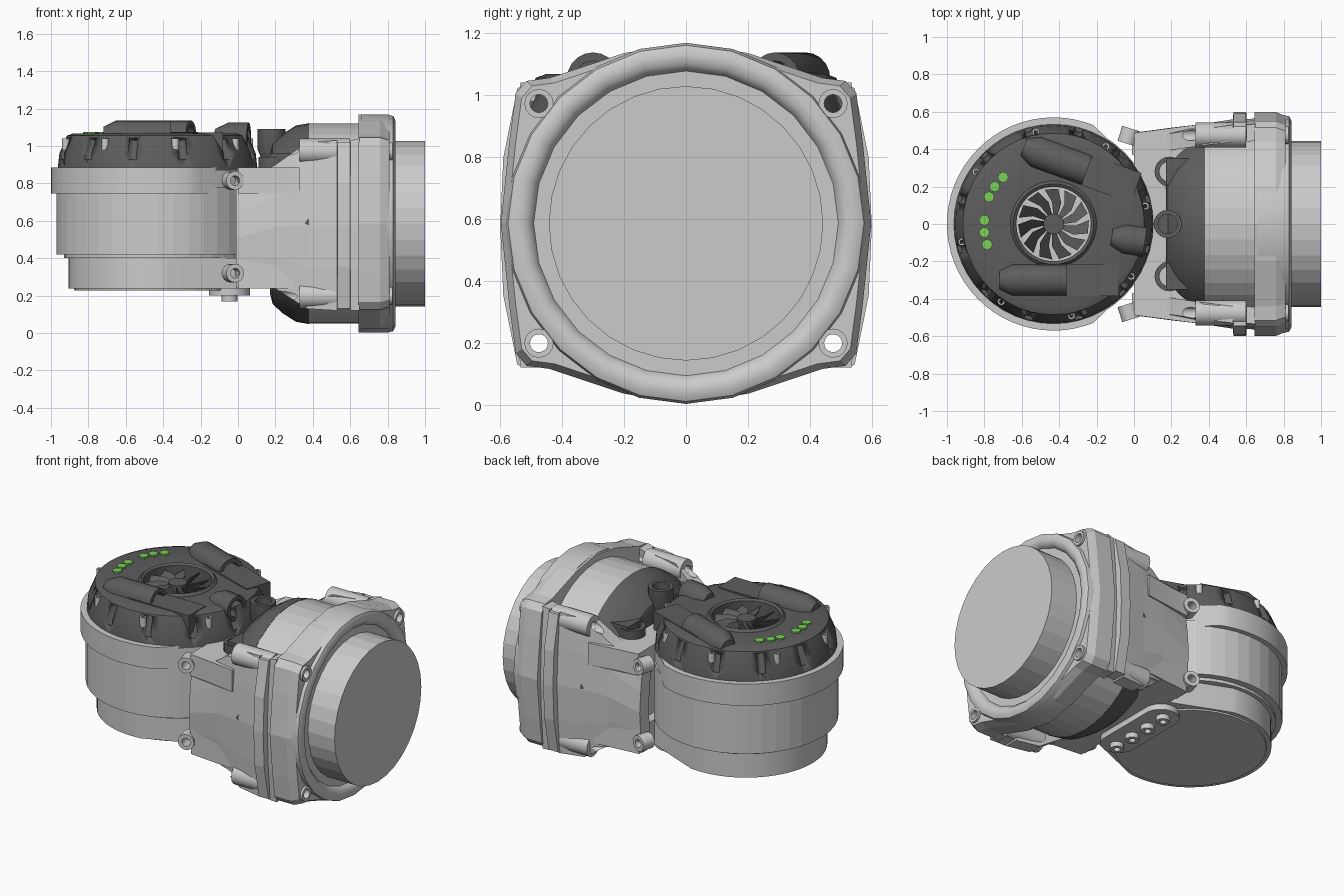
import bpy, bmesh
from math import pi, cos, sin, radians
from mathutils import Vector

if "Cube" in bpy.data.objects:
    bpy.data.objects.remove(bpy.data.objects["Cube"])


def material(name, rgb):
    m = bpy.data.materials.new(name)
    m.diffuse_color = (*rgb, 1)
    m.use_nodes = True
    m.node_tree.nodes["Principled BSDF"].inputs["Base Color"].default_value = m.diffuse_color
    return m


DARK = material("dark_plastic", (0.11, 0.11, 0.11))
GREEN = material("green_light", (0.2, 0.62, 0.1))


def make(name, verts, faces, mat=None, smooth=None):
    bm = bmesh.new()
    vs = [bm.verts.new(v) for v in verts]
    for f in faces:
        bm.faces.new([vs[i] for i in f])
    bmesh.ops.remove_doubles(bm, verts=bm.verts, dist=1e-5)
    bmesh.ops.recalc_face_normals(bm, faces=bm.faces)
    me = bpy.data.meshes.new(name)
    bm.to_mesh(me)
    bm.free()
    if smooth:
        me.shade_smooth()
        me.set_sharp_from_angle(angle=radians(smooth))
    if mat:
        me.materials.append(mat)
    ob = bpy.data.objects.new(name, me)
    bpy.context.collection.objects.link(ob)
    return ob


def loft(name, rings, mat=None, smooth=None, caps=True, closed=False):
    n, m = len(rings[0]), len(rings)
    verts = [v for r in rings for v in r]
    faces = [(i * n + j, i * n + (j + 1) % n, (i + 1) % m * n + (j + 1) % n, (i + 1) % m * n + j)
             for i in range(m if closed else m - 1) for j in range(n)]
    if caps and not closed:
        faces += [tuple(range(n)), tuple(range((m - 1) * n, m * n))]
    return make(name, verts, faces, mat, smooth)


def lathe(name, prof, origin, axis, n=36, mat=None, smooth=None, closed=False):
    """Turn (radius, height) points about an axis; closed makes a hollow ring."""
    q = Vector(axis).to_track_quat('Z', 'Y')
    o = Vector(origin)
    rings = [[o + q @ Vector((r * cos(2 * pi * k / n), r * sin(2 * pi * k / n), h)) for k in range(n)]
             for r, h in prof]
    return loft(name, rings, mat, smooth, False, closed)


def rod(name, a, b, r, n=16, mat=None, smooth=40):
    d = Vector(b) - Vector(a)
    return lathe(name, [(0, 0), (r, 0), (r, d.length), (0, d.length)], a, d, n, mat, smooth)


def tube(name, a, b, ro, ri, n=16, mat=None):
    d = Vector(b) - Vector(a)
    L = d.length
    return lathe(name, [(ri, 0), (ro, 0), (ro, L), (ri, L)], a, d, n, mat, 40, True)


def prism(name, pts, lo, hi, axis='Z', mat=None, smooth=None):
    put = (lambda a, b, h: (a, b, h)) if axis == 'Z' else (lambda a, b, h: (h, a, b))
    return loft(name, [[put(a, b, h) for a, b in pts] for h in (lo, hi)], mat, smooth)


def box(name, lo, hi, mat=None):
    return prism(name, [(lo[0], lo[1]), (hi[0], lo[1]), (hi[0], hi[1]), (lo[0], hi[1])], lo[2], hi[2], 'Z', mat)


def join(name, obs):
    bm = bmesh.new()
    for o in obs:
        bm.from_mesh(o.data)
        bpy.data.objects.remove(o)
    me = bpy.data.meshes.new(name)
    bm.to_mesh(me)
    bm.free()
    ob = bpy.data.objects.new(name, me)
    bpy.context.collection.objects.link(ob)
    ob.hide_render = True
    ob.hide_viewport = True
    return ob


def cut(ob, cutter):
    m = ob.modifiers.new("cut", 'BOOLEAN')
    m.operation, m.solver, m.object = 'DIFFERENCE', 'EXACT', cutter


AX, ZC = -0.43, 0.585       # vertical motor x, horizontal motor z
UP, RIGHT = (0, 0, 1), (1, 0, 0)


# outline of a disc that widens into the bracket
def neck(r, a0, half):
    n = 40
    arc = [(AX + r * cos(t), r * sin(t)) for t in
           (radians(a0 + (360 - 2 * a0) * k / n) for k in range(n + 1))]
    return [(x, -y) for x, y in half] + [(x, y) for x, y in reversed(half)] + arc


# vertical motor, its rim and the lower arm
lathe("vertical_motor", [(0, 0.40), (0.5, 0.40), (0.5, 0.42), (0.54, 0.42), (0.54, 0.78), (0, 0.78)], (AX, 0, 0), UP, 40)
prism("upper_rim", neck(0.57, 68, [(0.12, 0.2), (0.17, 0.39), (0.33, 0.45), (0.33, 0.53), (0.12, 0.495), (0.0, 0.487)]),
      0.745, 0.885, smooth=30)
prism("lower_arm", neck(0.475, 82, [(0.17, 0.25), (0.2, 0.35), (0.3, 0.4), (0.3, 0.51), (0.0, 0.48)]),
      0.237, 0.40, smooth=30)
lathe("bottom_disc", [(0, 0.228), (0.445, 0.228), (0.45, 0.25), (0, 0.25)], (AX, 0, 0), UP, 40)

# dark cap with scooped notches
cap = lathe("upper_cap", [(0, 0.95), (0.2, 0.95), (0.2, 1.065), (0.215, 1.075), (0.23, 1.06), (0.45, 1.068), (0.485, 1.055),
                          (0.525, 0.96), (0.535, 0.87), (0, 0.87)], (AX, 0, 0), UP, 48, DARK, 30)
scoops = []
for k in range(12):
    a = 2 * pi * (k + 0.5) / 12
    c = Vector((AX + 0.53 * cos(a), 0.53 * sin(a), 0.93))
    scoops.append(rod("scoop", c, c + Vector((-0.05 * cos(a), -0.05 * sin(a), 0.11)), 0.025, 10))
cut(cap, join("scoop_cutter", scoops))

# cooling fan
lathe("fan_floor", [(0, 0.955), (0.199, 0.955), (0.199, 0.945), (0, 0.945)], (AX, 0, 0), UP, 32)
rod("fan_hub", (AX, 0, 0.95), (AX, 0, 1.05), 0.055, 20, DARK)
for k in range(11):
    a = 2 * pi * k / 11
    p = lambda r, t, z: (AX + r * cos(a + t), r * sin(a + t), z)
    top = [p(0.05, 0, 1.04), p(0.12, 0.08, 1.045), p(0.19, 0.3, 1.045),
           p(0.19, 0.68, 0.99), p(0.12, 0.5, 0.99), p(0.05, 0.45, 1.0)]
    loft("fan_blade", [top, [(x, y, z - 0.008) for x, y, z in top]], DARK)


# sockets: hollow half-sunk tubes, closed at the back
def socket(name, start, direction, length=0.36, r=0.085):
    return lathe(name, [(0, 0), (r * 0.6, 0), (r, 0.07), (r, length), (r * 0.68, length),
                        (r * 0.68, length * 0.5), (0, length * 0.5)], start, direction, 20, DARK, 40)


for tag, s, d in (("front", Vector((-0.72, -0.30, 1.052)), Vector((1, 0, 0))),
                  ("back", Vector((-0.59, 0.41, 1.052)), Vector((0.94, -0.34, 0)))):
    socket(tag + "_socket", s, d)
    side = Vector((-d.y, d.x, 0)) * 0.085
    a, b = s + d * 0.2, s + d * 0.64
    pts = [a - side, b - side, b + side, a + side]
    prism(tag + "_channel", [(v.x, v.y) for v in pts], 0.95, 1.072, 'Z', DARK)
socket("cap_button", (-0.12, -0.07, 1.045), (1, -0.15, 0), 0.18, 0.08)

# indicator lights and rim screws
for x, y in ((-0.70, 0.25), (-0.745, 0.2), (-0.775, 0.145), (-0.8, 0.02), (-0.8, -0.045), (-0.785, -0.11)):
    rod("indicator_light", (x, y, 1.05), (x, y, 1.075), 0.029, 8, GREEN)
for k in range(8):
    a = radians(11 + 45 * k)
    x, y = AX + 0.5 * cos(a), 0.5 * sin(a)
    tube("cap_screw", (x, y, 0.98), (x, y, 1.04), 0.02, 0.01, 12)

# horizontal motor with dark rear cap and output disc
lathe("horizontal_motor", [(0, 0.37), (0.535, 0.37), (0.535, 0.7), (0.48, 0.76), (0, 0.76)], (0, 0, ZC), RIGHT, 40)
lathe("rear_cap", [(0, 0.17), (0.37, 0.17), (0.43, 0.185), (0.48, 0.24), (0.525, 0.31), (0.537, 0.38), (0, 0.38)],
      (0, 0, ZC), RIGHT, 40, DARK, 30)
lathe("output_disc", [(0, 0.7), (0.443, 0.7), (0.443, 1.0), (0, 1.0)], (0, 0, ZC), RIGHT, 32)
for s in (1, -1):
    socket("rear_socket", (0.19, s * 0.28, 0.6), (0, 0, 1), 0.34, 0.08)
    box("rear_rib", (0.17, s * 0.28 - 0.07, 0.8), (0.3, s * 0.28 + 0.07, 0.96), DARK)
socket("rear_button", (0.18, 0, 0.91), (0, 0, 1), 0.18, 0.075)

# bolt holes shared by flange and bracket
BOLTS = [(sy * 0.475, ZC + sz * 0.387) for sy in (1, -1) for sz in (1, -1)]
holes = join("bolt_hole_cutter", [rod("hole", (0.15, y, z), (0.9, y, z), 0.03) for y, z in BOLTS])

# square-cornered flange with rounded ring
q = [(0.598, 0), (0.57, 0.27), (0.55, 0.42), (0.515, 0.46), (0.44, 0.47), (0.2, 0.55), (0, 0.583)]
h = q + [(-y, z) for y, z in reversed(q[:-1])]
outline = h + [(y, -z) for y, z in reversed(h[1:-1])]
flange = loft("flange_plate", [[(x, y * f, ZC + z * f) for y, z in outline]
                               for x, f in ((0.645, 1), (0.76, 1), (0.81, 0.965))])
cut(flange, holes)
lathe("flange_ring", [(0.47, 0.66), (0.583, 0.66), (0.583, 0.8), (0.575, 0.83), (0.55, 0.842), (0.515, 0.835),
                      (0.492, 0.81), (0.485, 0.75)], (0, 0, ZC), RIGHT, 24, None, 40, True)
for y, z in BOLTS:
    tube("flange_boss", (0.70, y, z), (0.825, y, z), 0.047, 0.029)
    tube("bracket_bolt_sleeve", (0.33, y, z), (0.60, y, z), 0.067, 0.029)

# bracket side walls: x, bottom, top, edge y, middle y
STATIONS = [(-0.01, 0.24, 0.77, 0.46, 0.487), (0.2, 0.237, 0.9, 0.485, 0.515), (0.37, 0.13, 1.02, 0.51, 0.535),
            (0.53, 0.12, 1.03, 0.53, 0.56), (0.531, 0.13, 1.02, 0.545, 0.6), (0.6, 0.13, 1.02, 0.545, 0.6),
            (0.601, 0.12, 1.03, 0.53, 0.56), (0.65, 0.12, 1.04, 0.535, 0.565)]
for s in (1, -1):
    rings = []
    for x, b, t, e, m in STATIONS:
        H = t - b
        sec = [(e, b), (m - 0.01, b + 0.25 * H), (m, b + 0.5 * H), (m - 0.01, b + 0.75 * H), (e, t),
               (e - 0.09, t), (m - 0.09, b + 0.5 * H), (e - 0.09, b)]
        rings.append([(x, s * y, z) for y, z in sec])
    wall = loft("bracket_wall", rings)
    cut(wall, holes)
    for z in (0.815, 0.32):
        tube("side_screw_boss", (-0.04, s * 0.43, z), (-0.015, s * 0.51, z), 0.05, 0.026)
box("bracket_web", (0.06, -0.43, 0.25), (0.168, 0.43, 0.8))

# connector pad with bolts underneath
pad = [(-0.045 + 0.11 * cos(t), (0.19 if sin(t) > 0 else -0.19) + 0.11 * sin(t))
       for t in (2 * pi * (k + 0.5) / 24 for k in range(24))]
prism("connector_pad", pad, 0.2, 0.24, smooth=40)
for k in range(4):
    y = -0.21 + 0.14 * k
    tube("connector_bolt", (-0.045, y, 0.168), (-0.045, y, 0.21), 0.042, 0.02, 12)
